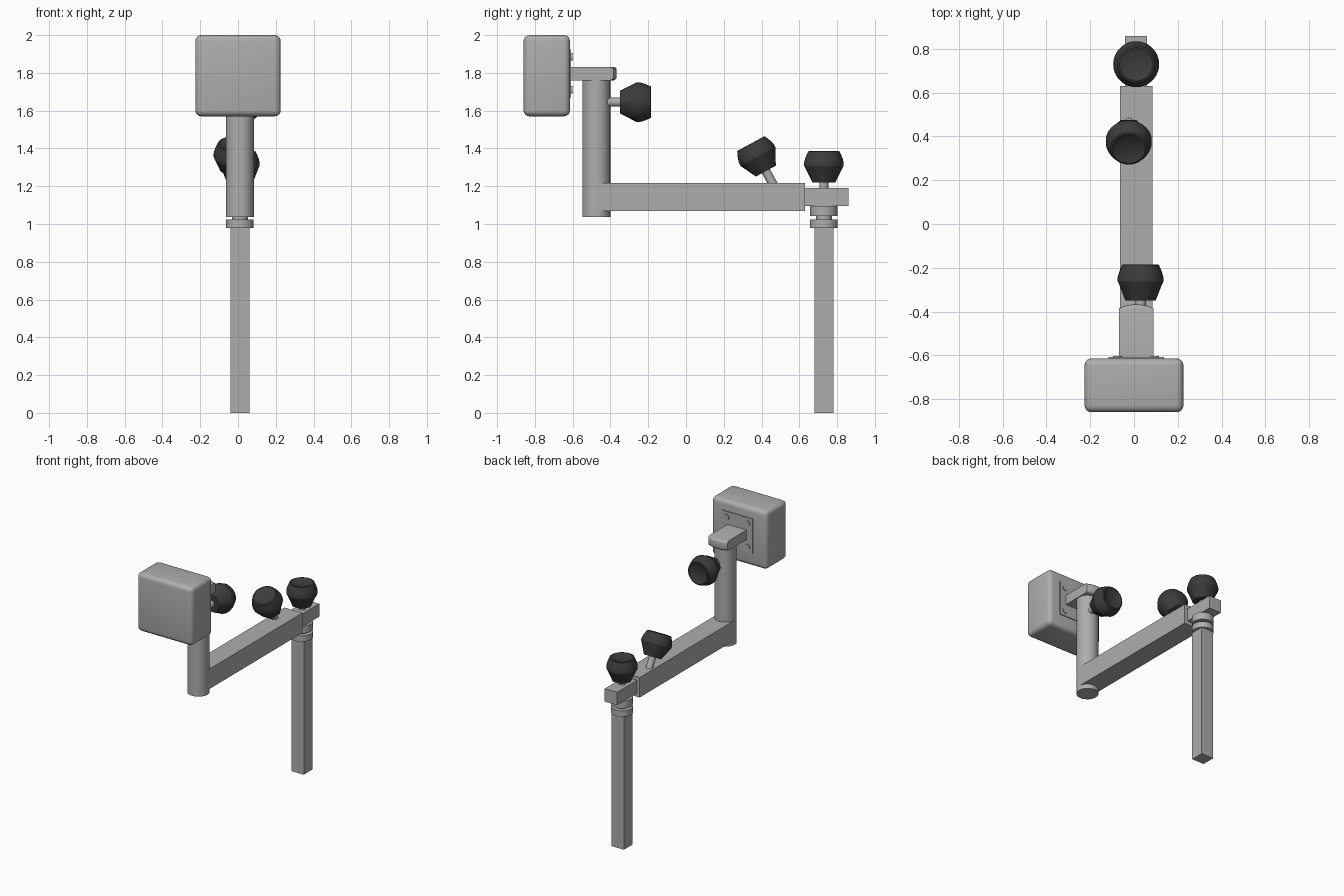
import bpy, bmesh, math
from mathutils import Vector

if "Cube" in bpy.data.objects:
    bpy.data.objects.remove(bpy.data.objects["Cube"])


def material(name, rgb):
    m = bpy.data.materials.new(name)
    m.diffuse_color = (*rgb, 1)
    m.use_nodes = True
    m.node_tree.nodes["Principled BSDF"].inputs["Base Color"].default_value = m.diffuse_color
    return m


GREY = material("grey metal", (0.42, 0.42, 0.42))
DARK = material("dark rubber", (0.045, 0.045, 0.045))
CX = 0.01  # centre line of the arm


def finish(bm, name, mat, smooth=30):
    bmesh.ops.recalc_face_normals(bm, faces=bm.faces)
    me = bpy.data.meshes.new(name)
    bm.to_mesh(me)
    bm.free()
    me.materials.append(mat)
    ob = bpy.data.objects.new(name, me)
    bpy.context.collection.objects.link(ob)
    bpy.ops.object.select_all(action='DESELECT')
    ob.select_set(True)
    bpy.context.view_layer.objects.active = ob
    bpy.ops.object.shade_smooth_by_angle(angle=math.radians(smooth))
    return ob


def box(name, lo, hi, bevel=0.0):
    lo, hi = Vector(lo), Vector(hi)
    bm = bmesh.new()
    bmesh.ops.create_cube(bm, size=1)
    for v in bm.verts:
        v.co = Vector((v.co[i] * (hi[i] - lo[i]) + (lo[i] + hi[i]) / 2 for i in range(3)))
    if bevel:
        bmesh.ops.bevel(bm, geom=bm.edges[:], offset=bevel, segments=4,
                        profile=0.5, affect='EDGES')
    return finish(bm, name, GREY)


def lathe(name, rings, base, axis, mat, n=36, smooth=30):
    """Stack rings (radius, height, hexagonal?) from base along axis."""
    bm = bmesh.new()
    turn = Vector((0, 0, 1)).rotation_difference(Vector(axis).normalized())
    loops = []
    for r, h, hexed in rings:
        loop = []
        for i in range(n):
            a = 2 * math.pi * i / n
            k = 1 / math.cos((a % (math.pi / 3)) - math.pi / 6) if hexed else 1
            p = Vector((r * k * math.cos(a), r * k * math.sin(a), h))
            loop.append(bm.verts.new(Vector(base) + turn @ p))
        loops.append(loop)
    for a, b in zip(loops, loops[1:]):
        for i in range(n):
            j = (i + 1) % n
            bm.faces.new((a[i], a[j], b[j], b[i]))
    bm.faces.new(loops[0])
    bm.faces.new(loops[-1])
    return finish(bm, name, mat, smooth)


def rod(name, r, base, axis, length):
    return lathe(name, [(r, 0, False), (r, length, False)], base, axis, GREY)


def knob(name, base, axis, stem):
    """Grip with a hexagonal foot, wide waist and dished top, on a stem."""
    d = Vector(axis).normalized()
    rod(name + "_stem", 0.024, Vector(base) - d * stem, d, stem + 0.02)
    lathe(name, [(0.06, 0, True), (0.098, 0.075, False), (0.105, 0.088, False),
                 (0.105, 0.105, False), (0.098, 0.13, False), (0.084, 0.163, False),
                 (0.076, 0.166, False), (0.045, 0.152, False)],
          base, d, DARK, smooth=25)


# Post with its two collars and the tongue it hangs from
box("post", (-0.04, 0.68, 0), (0.06, 0.78, 0.98))
rod("lower_collar", 0.073, (CX, 0.73, 0.98), (0, 0, 1), 0.044)
rod("collar_neck", 0.042, (CX, 0.73, 1.01), (0, 0, 1), 0.06)
rod("upper_collar", 0.073, (CX, 0.73, 1.042), (0, 0, 1), 0.054)
box("tongue", (-0.04, 0.55, 1.095), (0.06, 0.86, 1.19))

# Horizontal arm and round upright
box("arm", (-0.064, -0.475, 1.07), (0.084, 0.63, 1.217))
rod("upright", 0.074, (CX, -0.475, 1.037), (0, 0, 1), 0.733)

# Bracket with a bowed, rounded end
bm = bmesh.new()
plan = [(-0.068, -0.63)]
plan += [(CX + 0.078 * t, -0.367 - 0.018 * t * t) for t in (-1, -0.66, -0.33, 0, 0.33, 0.66, 1)]
plan += [(0.088, -0.63)]
face = bm.faces.new([bm.verts.new((x, y, 1.76)) for x, y in plan])
ext = bmesh.ops.extrude_face_region(bm, geom=[face])
bmesh.ops.translate(bm, vec=(0, 0, 0.072),
                    verts=[g for g in ext["geom"] if isinstance(g, bmesh.types.BMVert)])
end = [e for e in bm.edges if all(v.co.y > -0.4 for v in e.verts)
       and abs(e.verts[0].co.z - e.verts[1].co.z) < 0.001]
bmesh.ops.bevel(bm, geom=end, offset=0.018, segments=3, profile=0.5, affect='EDGES')
finish(bm, "bracket", GREY)

# Padded head with its mounting plate and four screws
box("head", (-0.226, -0.86, 1.57), (0.226, -0.614, 2.0), 0.032)
box("mounting_plate", (-0.117, -0.62, 1.67), (0.137, -0.608, 1.925))
for x in (-0.075, 0.095):
    for z in (1.71, 1.885):
        rod("plate_screw", 0.02, (x, -0.612, z), (0, 1, 0), 0.01)

# Three clamping knobs
knob("post_knob", (CX, 0.73, 1.22), (0, 0, 1), 0.05)
knob("arm_knob", (-0.024, 0.423, 1.28), (0, -0.48, 0.88), 0.11)
knob("upright_knob", (0.03, -0.35, 1.645), (0, 1, 0), 0.08)
